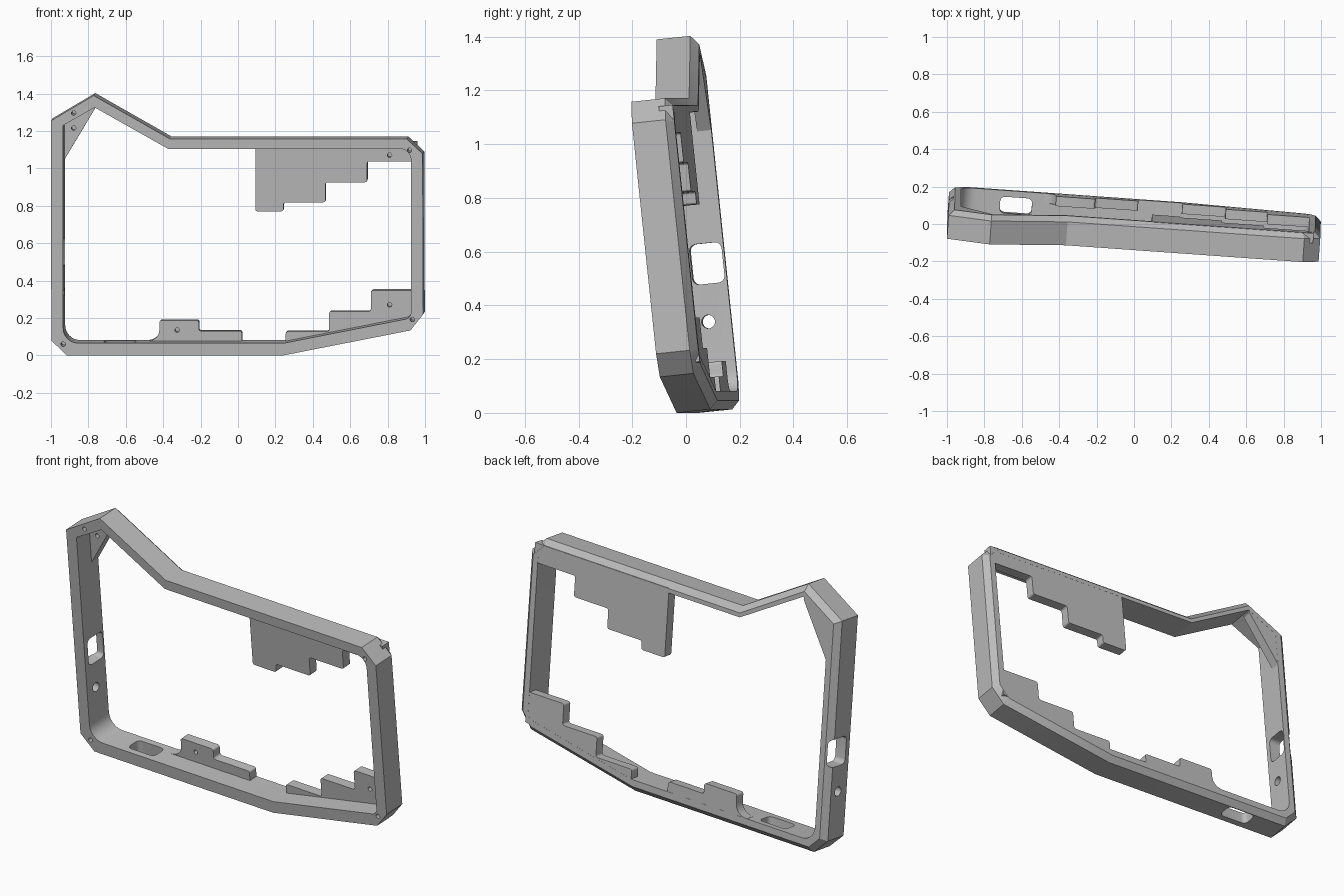
import bpy
import bmesh
from math import cos, sin, pi
from mathutils import Vector

if "Cube" in bpy.data.objects:
    bpy.data.objects.remove(bpy.data.objects["Cube"], do_unlink=True)

grey = bpy.data.materials.new("plain grey")
grey.use_nodes = True
COLOUR = (0.5, 0.5, 0.5, 1)
grey.diffuse_color = COLOUR
grey.node_tree.nodes["Principled BSDF"].inputs["Base Color"].default_value = COLOUR

# The frame leans: its front plane is y = OFF + SX * x + SZ * z
OFF, SX, SZ = -0.018, -0.071, -0.105
NORMAL = Vector((-SX, 1, -SZ)).normalized()
DEPTH, CHAMFER = 0.156, 0.03
TAB_FRONT, TAB_BACK = 0.103, 0.1555


def place(x, z, d):
    """Point of the leaning front plane, pushed back by d."""
    return Vector((x, OFF + SX * x + SZ * z, z)) + NORMAL * d


def rounded(points, steps=6):
    """Outline from (a, b[, radius]) corners."""
    out = []
    for i, p in enumerate(points):
        c = Vector(p[:2])
        if len(p) < 3:
            out.append(c)
            continue
        a = c + (Vector(points[i - 1][:2]) - c).normalized() * p[2]
        b = c + (Vector(points[(i + 1) % len(points)][:2]) - c).normalized() * p[2]
        for k in range(steps + 1):
            t = k / steps
            w = 0.59 * 2 * t * (1 - t) * 1.2
            s, e = (1 - t) ** 2, t ** 2
            out.append((a * s + c * w + b * e) / (s + w + e))
    return out


def inset(points, amount):
    """Move a counter-clockwise outline inward."""
    out = []
    for i, p in enumerate(points):
        d1 = (p - points[i - 1]).normalized()
        d2 = (points[(i + 1) % len(points)] - p).normalized()
        n1, n2 = Vector((-d1.y, d1.x)), Vector((-d2.y, d2.x))
        out.append(p + (n1 + n2) * (amount / (1 + n1.dot(n2))))
    return out


def loft(name, rings):
    """Closed solid through rings of equal length."""
    bm = bmesh.new()
    loops = [[bm.verts.new(p) for p in ring] for ring in rings]
    bm.faces.new(loops[0])
    bm.faces.new(loops[-1])
    n = len(loops[0])
    for lo, hi in zip(loops, loops[1:]):
        for i in range(n):
            j = (i + 1) % n
            bm.faces.new((lo[i], lo[j], hi[j], hi[i]))
    bmesh.ops.recalc_face_normals(bm, faces=bm.faces)
    mesh = bpy.data.meshes.new(name)
    bm.to_mesh(mesh)
    bm.free()
    mesh.materials.append(grey)
    obj = bpy.data.objects.new(name, mesh)
    bpy.context.collection.objects.link(obj)
    return obj


def plate(name, outline, d0, d1):
    return loft(name, [[place(x, z, d) for x, z in outline] for d in (d0, d1)])


def cut(obj, cutter):
    """Subtract the cutter and remove it."""
    mod = obj.modifiers.new("cut", "BOOLEAN")
    mod.operation, mod.solver, mod.object = "DIFFERENCE", "EXACT", cutter
    bpy.context.view_layer.update()
    graph = bpy.context.evaluated_depsgraph_get()
    mesh = bpy.data.meshes.new_from_object(obj.evaluated_get(graph))
    obj.modifiers.clear()
    obj.data = mesh
    bpy.data.objects.remove(cutter, do_unlink=True)


def circle(a, b, r, n=16):
    return [Vector((a + r * cos(2 * pi * i / n), b + r * sin(2 * pi * i / n))) for i in range(n)]


def rounded_box(a, b, ha, hb, r):
    return rounded([(a - ha, b - hb, r), (a + ha, b - hb, r),
                    (a + ha, b + hb, r), (a - ha, b + hb, r)])


def screw_hole(obj, x, z, end):
    cut(obj, plate("screw_cutter", circle(x, z, 0.012), -0.02, end))


# Rim: outer shell with a chamfered back edge
outer = [Vector(p) for p in (
    (-0.998, 0.08), (-0.915, 0), (0.24, 0), (0.922, 0.134), (0.99, 0.22),
    (0.987, 1.078), (0.902, 1.158), (-0.364, 1.158), (-0.772, 1.39), (-1.0, 1.255))]
back = inset(outer, CHAMFER)
rim = loft("frame_rim", [
    [place(x, z, 0) for x, z in outer],
    [place(x, z, DEPTH - CHAMFER) for x, z in outer],
    [place(x, z, DEPTH) for x, z in back]])

# Large opening
opening = rounded([(-0.935, 0.066, 0.08), (0.246, 0.066), (0.925, 0.2, 0.03),
                   (0.925, 1.105, 0.06), (-0.374, 1.105), (-0.766, 1.326), (-0.935, 1.23)])
cut(rim, plate("opening_cutter", opening, -0.1, 0.3))

# Port and button hole through the right-hand wall (-x)
for shape in (rounded_box(0.088, 0.547, 0.06, 0.075, 0.025), circle(0.07, 0.332, 0.025, 24)):
    cut(rim, loft("side_cutter", [[place(x, z, d) for d, z in shape] for x in (-1.1, -0.88)]))

# Slot through the bottom wall
slot = rounded_box(-0.637, 0.078, 0.085, 0.044, 0.025)
cut(rim, loft("slot_cutter", [[place(x, z, d) for x, d in slot] for z in (-0.08, 0.15)]))

# Blind screw holes in the rim corners
for x, z in ((-0.935, 0.06), (0.932, 0.192), (0.917, 1.097), (-0.879, 1.296)):
    screw_hole(rim, x, z, 0.08)

# Stepped mounting tabs, flush with the back
R = 0.012
upper = rounded([(0.085, 1.13), (0.085, 0.76, R), (0.236, 0.76, R), (0.236, 0.808, R),
                 (0.46, 0.808, R), (0.46, 0.915, R), (0.683, 0.915, R), (0.683, 1.027, R),
                 (0.95, 1.027), (0.95, 1.13)], 3)
lower_left = rounded([(-0.5, 0.03), (0.013, 0.03), (0.013, 0.12, R), (-0.217, 0.12, R),
                      (-0.217, 0.177, R), (-0.427, 0.177, R), (-0.427, 0.067, 0.06),
                      (-0.5, 0.067)], 4)
lower_right = rounded([(0.248, 0.04), (0.94, 0.175), (0.94, 0.338), (0.703, 0.338, R),
                       (0.703, 0.225, R), (0.48, 0.225, R), (0.48, 0.118, R),
                       (0.248, 0.118, R)], 3)
gusset = rounded([(-0.957, 1.0), (-0.77, 1.313), (-0.775, 1.34), (-0.957, 1.235)])
tabs = []
for name, shape, hole in (("upper_stepped_tab", upper, (0.803, 1.06)),
                          ("lower_middle_tab", lower_left, (-0.333, 0.125)),
                          ("lower_corner_tab", lower_right, (0.803, 0.26)),
                          ("corner_gusset", gusset, (-0.886, 1.205))):
    tab = plate(name, shape, TAB_FRONT, TAB_BACK)
    screw_hole(tab, *hole, 0.14)
    tabs.append(tab)

# Smooth the rounded corners, keep the edges sharp
bpy.ops.object.select_all(action="DESELECT")
for obj in [rim] + tabs:
    obj.select_set(True)
bpy.context.view_layer.objects.active = rim
bpy.ops.object.shade_smooth_by_angle(angle=0.5)
